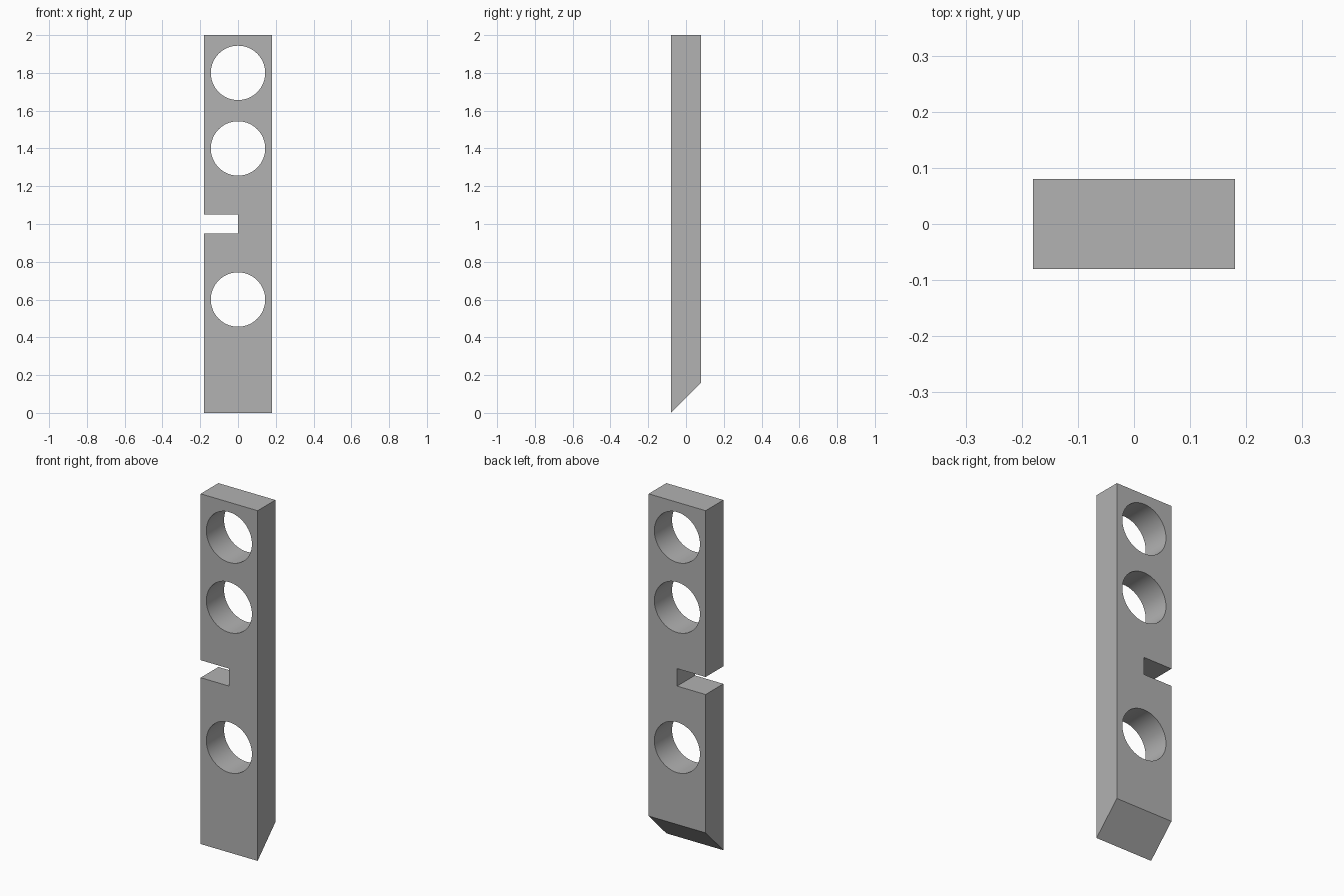
import bpy
import bmesh
from math import pi, radians

cube = bpy.data.objects.get("Cube")
if cube:
    bpy.data.objects.remove(cube, do_unlink=True)

W, D, H = 0.18, 0.08, 2.0          # half width, half depth, height
HOLE_R = 0.144

grey = bpy.data.materials.new("plain grey")
grey.use_nodes = True
colour = (0.445, 0.445, 0.445, 1)
grey.diffuse_color = colour
grey.node_tree.nodes["Principled BSDF"].inputs["Base Color"].default_value = colour


def extrude_profile(name, points, vector):
    """Solid made by sweeping a closed outline along a vector."""
    bm = bmesh.new()
    face = bm.faces.new([bm.verts.new(p) for p in points])
    ext = bmesh.ops.extrude_face_region(bm, geom=[face])
    moved = [v for v in ext["geom"] if isinstance(v, bmesh.types.BMVert)]
    bmesh.ops.translate(bm, verts=moved, vec=vector)
    bmesh.ops.recalc_face_normals(bm, faces=bm.faces)
    mesh = bpy.data.meshes.new(name)
    bm.to_mesh(mesh)
    bm.free()
    mesh.materials.append(grey)
    obj = bpy.data.objects.new(name, mesh)
    bpy.context.collection.objects.link(obj)
    return obj


def cut(target, cutter):
    mod = target.modifiers.new(cutter.name, 'BOOLEAN')
    mod.operation = 'DIFFERENCE'
    mod.solver = 'EXACT'
    mod.object = cutter
    cutter.hide_render = True
    bpy.context.view_layer.objects.active = target
    bpy.ops.object.modifier_apply(modifier=mod.name)
    bpy.data.objects.remove(cutter, do_unlink=True)


# Bar with a chisel-cut lower end
bar = extrude_profile("drilled_bar",
                      [(-W, -D, 0), (-W, D, 2 * D), (-W, D, H), (-W, -D, H)],
                      (2 * W, 0, 0))

# Side slot reaching the centre line
slot = extrude_profile("slot_cutter",
                       [(-1, -1, 0.95), (0, -1, 0.95), (0, -1, 1.05), (-1, -1, 1.05)],
                       (0, 2, 0))
cut(bar, slot)

# Three round through holes
for z in (0.6, 1.4, 1.8):
    bpy.ops.mesh.primitive_cylinder_add(vertices=64, radius=HOLE_R, depth=1,
                                        location=(0, 0, z), rotation=(pi / 2, 0, 0))
    hole = bpy.context.object
    hole.name = "hole_cutter"
    hole.data.materials.append(grey)
    cut(bar, hole)

# Smooth hole walls, crisp edges
bpy.ops.object.select_all(action='DESELECT')
bar.select_set(True)
bpy.context.view_layer.objects.active = bar
bpy.ops.object.shade_smooth_by_angle(angle=radians(30))
